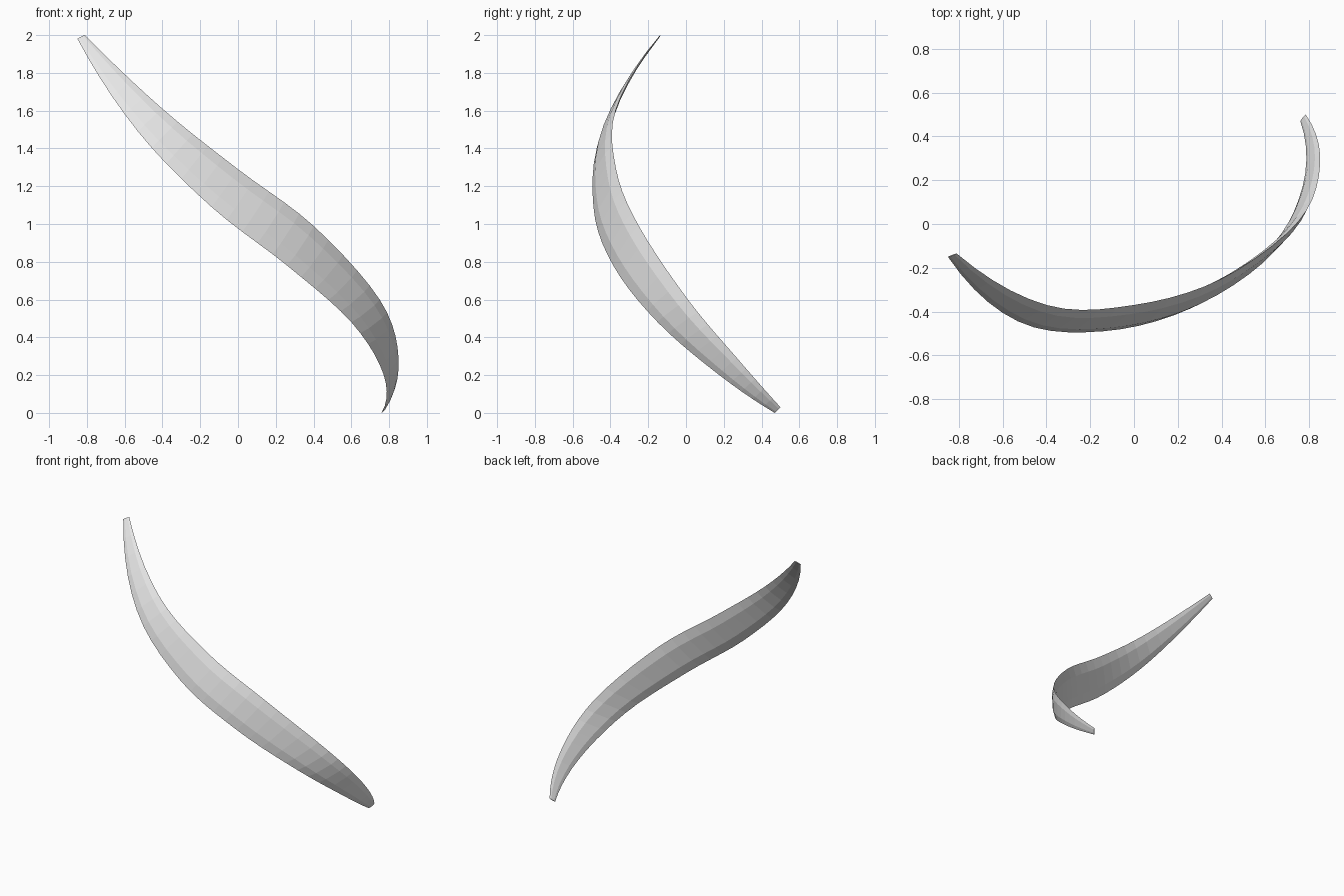
import bpy
import bmesh
import math
from mathutils import Vector

cube = bpy.data.objects.get("Cube")
if cube:
    bpy.data.objects.remove(cube, do_unlink=True)

STEPS = 5            # segments between two stations
SIDES = 6            # points round the flattened cross-section
THICKNESS = 0.13     # share of the local width

# Paths of the two long edges, from the high tip to the low tip
upper_edge = [(-.81, -.135, 2), (-.4, -.37, 1.61), (0, -.37, 1.29),
              (.4, -.25, .99), (.75, .01, .6), (.85, .27, .29), (.785, .5, .03)]
lower_edge = [(-.85, -.15, 1.98), (-.53, -.445, 1.49), (-.14, -.49, 1.09),
              (.26, -.385, .78), (.6, -.15, .48), (.77, .17, .205), (.76, .47, 0)]


def smooth_path(points):
    """Sample a smooth curve that passes through every point."""
    p = [Vector(q) for q in points]
    first = 3 * p[0] - 3 * p[1] + p[2]
    last = 3 * p[-1] - 3 * p[-2] + p[-3]
    p = [first] + p + [last]
    path = []
    for a, b, c, d in zip(p, p[1:], p[2:], p[3:]):
        for i in range(STEPS):
            t = i / STEPS
            path.append(b + (c - a) * t / 2
                        + (2 * a - 5 * b + 4 * c - d) * t * t / 2
                        + (3 * b - a - 3 * c + d) * t ** 3 / 2)
    path.append(p[-2])
    return path


def make_material(name, color):
    mat = bpy.data.materials.new(name)
    mat.use_nodes = True
    mat.diffuse_color = color
    mat.node_tree.nodes["Principled BSDF"].inputs["Base Color"].default_value = color
    return mat


def build_blade(name, material):
    """Sweep a flat faceted lens between the two edge paths."""
    upper, lower = smooth_path(upper_edge), smooth_path(lower_edge)
    middle = [(u + v) / 2 for u, v in zip(upper, lower)]
    bm = bmesh.new()
    rings = []
    for i, centre in enumerate(middle):
        tangent = middle[min(i + 1, len(middle) - 1)] - middle[max(i - 1, 0)]
        half_width = (upper[i] - lower[i]) / 2
        bulge = tangent.cross(half_width).normalized() * half_width.length * THICKNESS
        ring = []
        for k in range(SIDES):
            angle = math.tau * k / SIDES
            ring.append(bm.verts.new(centre + half_width * math.cos(angle)
                                     + bulge * math.sin(angle)))
        rings.append(ring)
    # Sides and end caps
    for a, b in zip(rings, rings[1:]):
        for k in range(SIDES):
            n = (k + 1) % SIDES
            bm.faces.new((a[k], a[n], b[n], b[k]))
    bm.faces.new(rings[0])
    bm.faces.new(rings[-1])
    bmesh.ops.recalc_face_normals(bm, faces=bm.faces)
    mesh = bpy.data.meshes.new(name)
    bm.to_mesh(mesh)
    bm.free()
    mesh.materials.append(material)
    blade = bpy.data.objects.new(name, mesh)
    bpy.context.collection.objects.link(blade)
    return blade


build_blade("curved_blade", make_material("light_grey", (.8, .8, .8, 1)))
